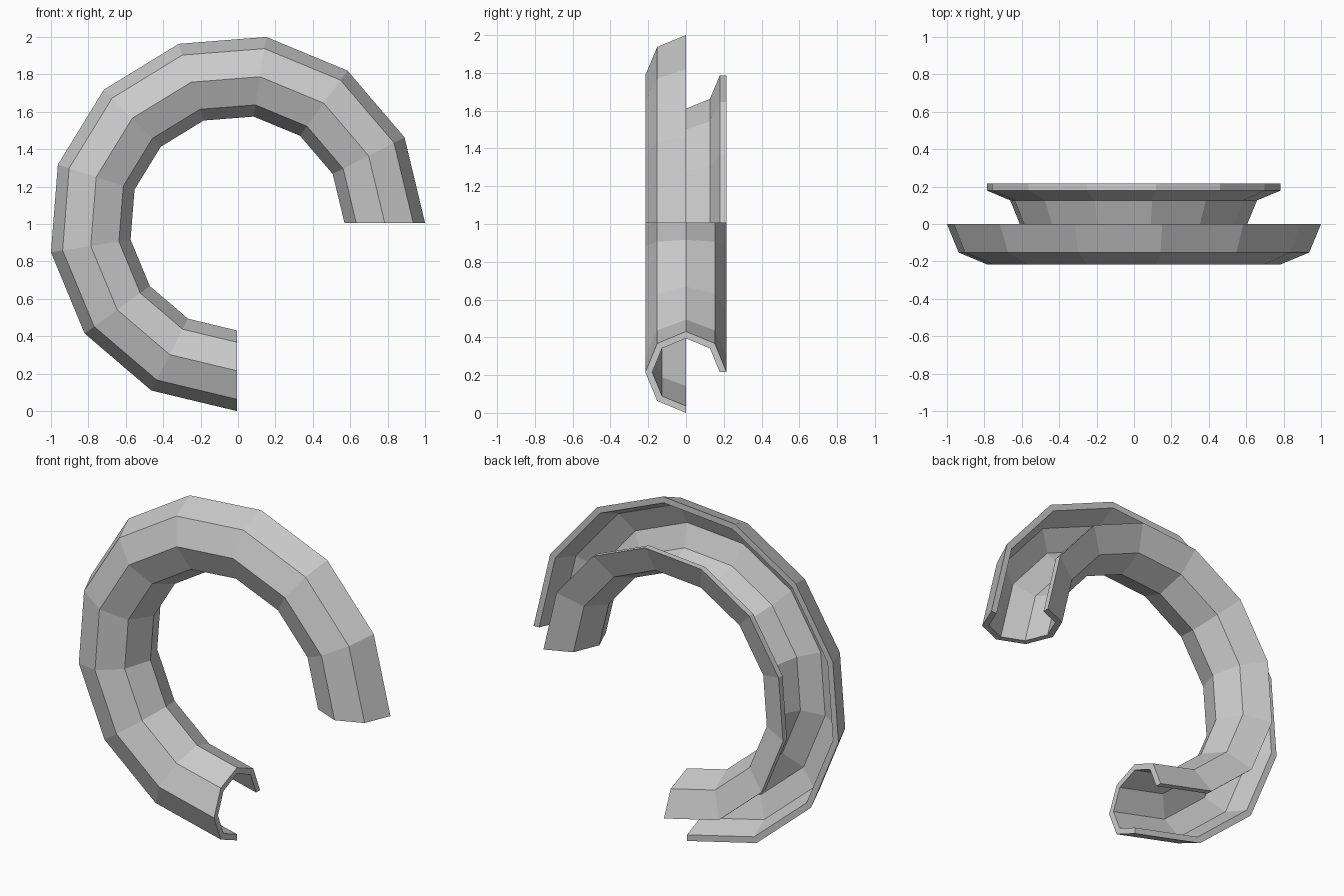
import bpy, bmesh
from math import sin, cos, radians

if "Cube" in bpy.data.objects:
    bpy.data.objects.remove(bpy.data.objects["Cube"])

R_OUT = 1.0062            # outer radius of the whole ring
TUBE, BORE = 0.2155, 0.179  # outer and inner radius of the channel wall
MAJOR = R_OUT - TUBE
CX, CZ = 1 - R_OUT, R_OUT
SEGMENTS, STEP = 10, 27   # 270 degree sweep

# open octagonal channel section: six sides, quarter gap at the back outside
angles = [90 + 45 * i for i in range(7)]
section = [(TUBE * cos(radians(a)), TUBE * sin(radians(a))) for a in angles]
section += [(BORE * cos(radians(a)), BORE * sin(radians(a))) for a in reversed(angles)]

bm = bmesh.new()
rings = []
for k in range(SEGMENTS + 1):
    t = radians(STEP * k)
    rings.append([bm.verts.new((CX + (MAJOR + r) * cos(t), y, CZ + (MAJOR + r) * sin(t)))
                  for r, y in section])

# channel walls swept around the ring
n = len(section)
for a, b in zip(rings, rings[1:]):
    for i in range(n):
        j = (i + 1) % n
        bm.faces.new((a[i], a[j], b[j], b[i]))

# end caps, one quad per side of the section
for ring in (rings[0], rings[-1]):
    for i in range(6):
        bm.faces.new((ring[i], ring[i + 1], ring[n - 2 - i], ring[n - 1 - i]))

bmesh.ops.recalc_face_normals(bm, faces=bm.faces[:])
mesh = bpy.data.meshes.new("open_ring_channel")
bm.to_mesh(mesh)
bm.free()
obj = bpy.data.objects.new("open_ring_channel", mesh)
bpy.context.collection.objects.link(obj)
